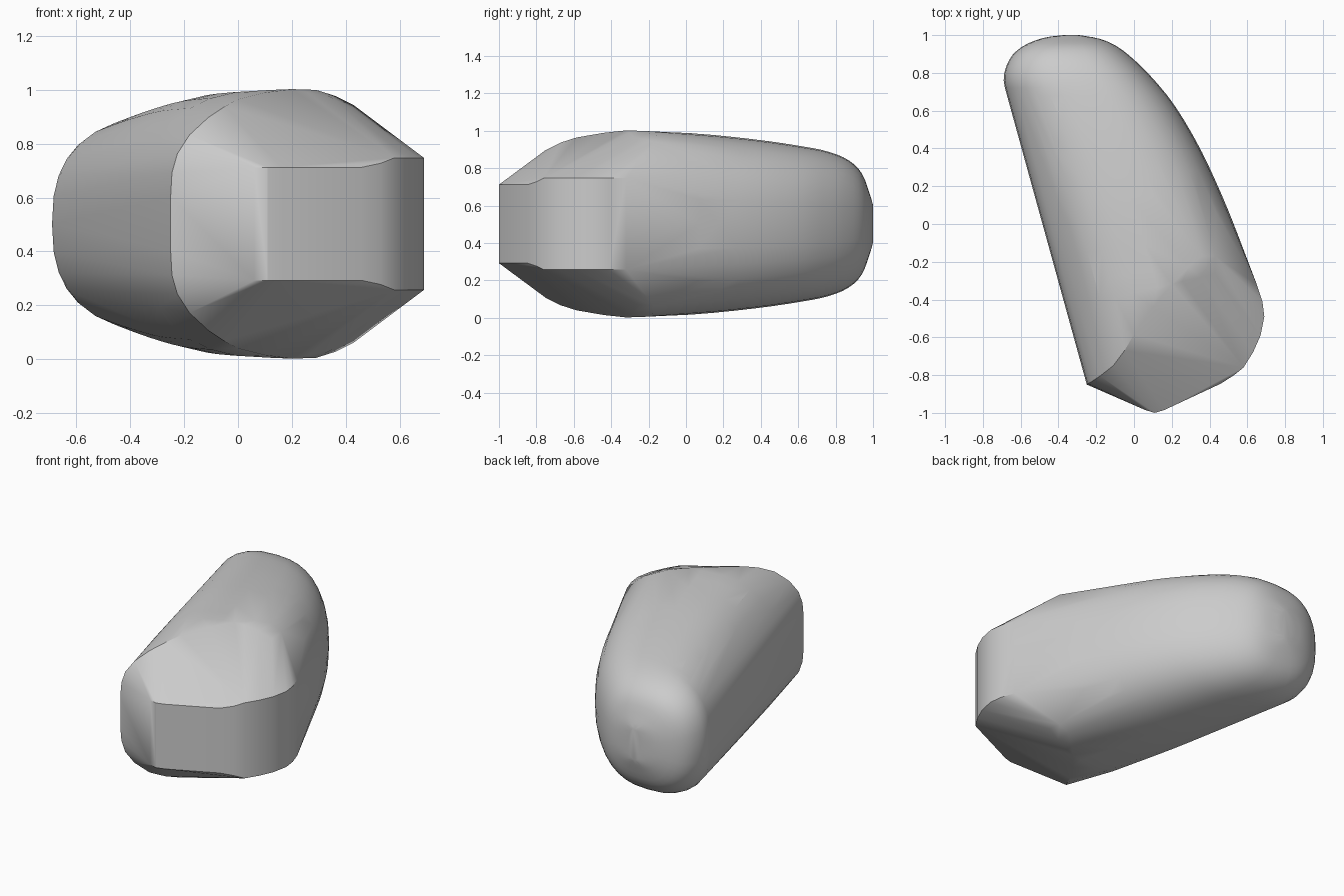
import bpy
import bmesh
import math
from mathutils import Vector

cube = bpy.data.objects.get("Cube")
if cube:
    bpy.data.objects.remove(cube, do_unlink=True)

MID = 0.5025  # height of the symmetry plane

# Body stations: left x, left y, right x, right y, half height
STATIONS = [
    (-0.36, -0.45, 0.61, -0.22, 0.497),
    (-0.47, -0.02, 0.50, 0.07, 0.485),
    (-0.57, 0.35, 0.36, 0.38, 0.452),
    (-0.65, 0.62, 0.22, 0.62, 0.415),
    (-0.69, 0.76, 0.10, 0.77, 0.385),
    (-0.66, 0.87, 0.00, 0.87, 0.34),
    (-0.59, 0.94, -0.09, 0.94, 0.27),
    (-0.48, 0.985, -0.18, 0.98, 0.16),
    (-0.37, 1.0, -0.29, 1.0, 0.10),
]

# Curved rim where the body meets the chopped front: x, y, half height
RIM = [
    (-0.25, -0.85, 0.10), (-0.245, -0.845, 0.19), (-0.225, -0.835, 0.26),
    (-0.18, -0.805, 0.33), (-0.11, -0.75, 0.395), (-0.05, -0.67, 0.435),
    (0.0, -0.585, 0.462), (0.10, -0.44, 0.487), (0.20, -0.32, 0.50),
    (0.29, -0.23, 0.497), (0.36, -0.17, 0.475), (0.43, -0.17, 0.44),
]

# Upper edge of the upright front wall: x, y, half height
WALL = [
    (0.06, -0.985, 0.21), (0.11, -1.0, 0.21), (0.16, -0.985, 0.21),
    (0.46, -0.845, 0.21), (0.53, -0.80, 0.225), (0.58, -0.76, 0.245),
    (0.63, -0.68, 0.245), (0.67, -0.59, 0.245), (0.69, -0.49, 0.245),
    (0.68, -0.41, 0.245), (0.65, -0.32, 0.245),
]


def spline(rows, steps):
    """Smooth curve through rows of numbers."""
    out = []
    for i in range(len(rows) - 1):
        a, b = rows[max(i - 1, 0)], rows[i]
        c, d = rows[i + 1], rows[min(i + 2, len(rows) - 1)]
        for s in range(steps):
            t = s / steps
            out.append([
                q + 0.5 * t * (r - p + t * (2 * p - 5 * q + 4 * r - w + t * (3 * (q - r) + w - p)))
                for p, q, r, w in zip(a, b, c, d)
            ])
    out.append(list(rows[-1]))
    return out


def section(lx, ly, rx, ry, half, count=16, power=2.5):
    """Upper half of a rounded box section between two side points."""
    left, right = Vector((lx, ly)), Vector((rx, ry))
    for k in range(count + 1):
        angle = math.pi * k / count
        c, s = math.cos(angle), abs(math.sin(angle))
        u = math.copysign(abs(c) ** (2 / power), c)
        p = left.lerp(right, (u + 1) / 2)
        yield p.x, p.y, half * s ** (2 / power)


# Gather the contours and mirror them above and below the middle
points = RIM + WALL
for row in spline(STATIONS, 3):
    points += list(section(*row))

bm = bmesh.new()
for x, y, h in points:
    for side in (1, -1):
        bm.verts.new((x, y, MID + side * h))
bmesh.ops.remove_doubles(bm, verts=bm.verts[:], dist=0.002)

# Stretch a skin over the contours
bmesh.ops.convex_hull(bm, input=bm.verts[:])
bmesh.ops.delete(bm, geom=[v for v in bm.verts if not v.link_faces], context='VERTS')
bmesh.ops.recalc_face_normals(bm, faces=bm.faces[:])
mesh = bpy.data.meshes.new("rounded_body")
bm.to_mesh(mesh)
bm.free()

body = bpy.data.objects.new("rounded_body", mesh)
bpy.context.collection.objects.link(body)

# Plain grey finish
grey = bpy.data.materials.new("plain_grey")
grey.use_nodes = True
colour = (0.6, 0.6, 0.6, 1.0)
grey.diffuse_color = colour
grey.node_tree.nodes["Principled BSDF"].inputs["Base Color"].default_value = colour
mesh.materials.append(grey)

# Smooth shading with crisp rims
bpy.ops.object.select_all(action='DESELECT')
body.select_set(True)
bpy.context.view_layer.objects.active = body
bpy.ops.object.shade_smooth_by_angle(angle=math.radians(28))
